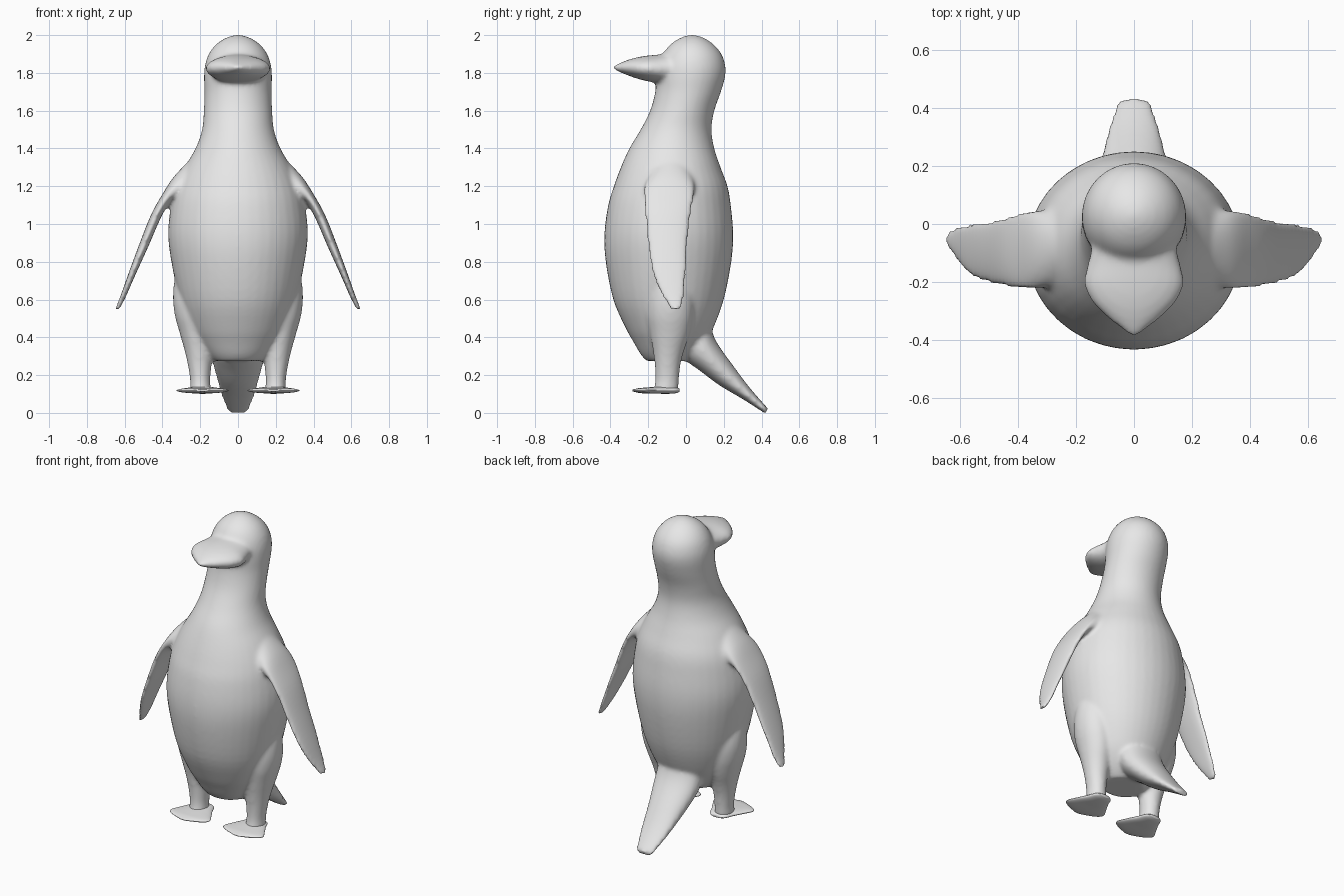
import bpy, bmesh, math
from mathutils import Vector

grey = bpy.data.materials.new("plain grey")
grey.diffuse_color = (0.8, 0.8, 0.8, 1)


def spline(rows, steps=4):
    """Catmull-Rom interpolation between rows of numbers."""
    out = []
    for i in range(len(rows) - 1):
        p0, p1 = rows[max(i - 1, 0)], rows[i]
        p2, p3 = rows[i + 1], rows[min(i + 2, len(rows) - 1)]
        for s in range(steps):
            t = s / steps
            out.append([0.5 * (2 * b + (c - a) * t + (2 * a - 5 * b + 4 * c - d) * t * t
                               + (3 * b - a - 3 * c + d) * t ** 3)
                        for a, b, c, d in zip(p0, p1, p2, p3)])
    out.append(list(rows[-1]))
    return out


def loft(name, rows, section, sides=40):
    """Skin ellipses; section(*row) gives two opposite points and the other half axis."""
    bm = bmesh.new()
    rings = []
    for row in spline(rows):
        a, b, u = (Vector(v) for v in section(*row))
        mid, half = (a + b) / 2, (a - b) / 2
        rings.append([bm.verts.new(mid + half * math.cos(k * math.tau / sides)
                                   + u * math.sin(k * math.tau / sides)) for k in range(sides)])
    for r, q in zip(rings, rings[1:]):
        for k in range(sides):
            n = (k + 1) % sides
            bm.faces.new((r[k], r[n], q[n], q[k]))
    bm.faces.new(rings[0])
    bm.faces.new(rings[-1])
    bmesh.ops.recalc_face_normals(bm, faces=bm.faces)
    for f in bm.faces:
        f.smooth = True
    mesh = bpy.data.meshes.new(name)
    bm.to_mesh(mesh)
    bm.free()
    mesh.materials.append(grey)
    ob = bpy.data.objects.new(name, mesh)
    bpy.context.collection.objects.link(ob)
    return ob


# Torso, neck and head: z, front y, back y, half width
body = loft("body", [
    (0.275, -0.21, 0.01, 0.13), (0.31, -0.24, 0.05, 0.165), (0.37, -0.275, 0.10, 0.21),
    (0.45, -0.32, 0.145, 0.255), (0.6, -0.385, 0.20, 0.31), (0.8, -0.425, 0.24, 0.353),
    (0.95, -0.432, 0.25, 0.37), (1.1, -0.412, 0.237, 0.355), (1.2, -0.382, 0.22, 0.33),
    (1.3, -0.345, 0.183, 0.283), (1.4, -0.30, 0.15, 0.225), (1.5, -0.24, 0.135, 0.19),
    (1.6, -0.19, 0.15, 0.181), (1.7, -0.163, 0.185, 0.178), (1.78, -0.157, 0.207, 0.18),
    (1.84, -0.148, 0.208, 0.175), (1.9, -0.122, 0.188, 0.155), (1.95, -0.083, 0.147, 0.117),
    (1.985, -0.03, 0.095, 0.065), (2.002, 0.022, 0.042, 0.01)],
    lambda z, f, b, w: ((0, f, z), (0, b, z), (w, 0, 0)))

# Beak: y, top z, bottom z, half width
beak = loft("beak", [
    (-0.02, 1.92, 1.74, 0.13), (-0.12, 1.90, 1.742, 0.155), (-0.2, 1.892, 1.755, 0.172),
    (-0.26, 1.882, 1.77, 0.15), (-0.31, 1.868, 1.788, 0.105), (-0.355, 1.85, 1.806, 0.052),
    (-0.385, 1.836, 1.82, 0.012)],
    lambda y, t, b, w: ((0, y, t), (0, y, b), (w, 0, 0)))

# Tail: upper y and z, lower y and z, half width
tail = loft("tail", [
    (0.09, 0.62, -0.08, 0.34, 0.13), (0.13, 0.46, 0.0, 0.275, 0.145),
    (0.165, 0.37, 0.075, 0.222, 0.14), (0.25, 0.25, 0.175, 0.147, 0.115),
    (0.34, 0.13, 0.30, 0.073, 0.09), (0.435, 0.022, 0.42, -0.004, 0.057)],
    lambda uy, uz, ly, lz, w: ((0, uy, uz), (0, ly, lz), (w, 0, 0)))

parts = [body, beak, tail]
for side, label in ((1, "left"), (-1, "right")):
    # Flipper: outer x and z, inner x and z, front y, back y
    parts.append(loft(label + "_flipper", [
        (0.26, 1.335, 0.22, 1.13, -0.20, 0.04), (0.34, 1.25, 0.31, 1.13, -0.222, 0.048),
        (0.40, 1.158, 0.362, 1.11, -0.225, 0.042), (0.46, 1.05, 0.412, 1.025, -0.217, 0.025),
        (0.52, 0.90, 0.475, 0.88, -0.203, 0.01), (0.58, 0.738, 0.547, 0.722, -0.178, 0.002),
        (0.622, 0.62, 0.597, 0.608, -0.125, -0.008), (0.65, 0.55, 0.632, 0.542, -0.08, -0.026)],
        lambda ox, oz, ix, iz, f, b: ((side * ox, (f + b) / 2, oz), (side * ix, (f + b) / 2, iz),
                                      (0, (b - f) / 2, 0))))
    # Leg: z, x, half width, front y, back y
    parts.append(loft(label + "_leg", [
        (0.11, 0.198, 0.057, -0.175, -0.04), (0.17, 0.2, 0.053, -0.163, -0.038),
        (0.25, 0.203, 0.062, -0.165, -0.03), (0.33, 0.208, 0.075, -0.175, -0.01),
        (0.42, 0.222, 0.086, -0.19, 0.02), (0.52, 0.235, 0.1, -0.205, 0.04),
        (0.62, 0.24, 0.104, -0.2, 0.04), (0.72, 0.235, 0.095, -0.17, 0.01),
        (0.8, 0.22, 0.05, -0.12, -0.04)],
        lambda z, x, w, f, b: ((side * x, f, z), (side * x, b, z), (w, 0, 0))))
    # Webbed foot: y, top z, bottom z, half width
    loft(label + "_foot", [
        (-0.034, 0.128, 0.112, 0.035), (-0.055, 0.138, 0.104, 0.058), (-0.1, 0.141, 0.101, 0.078),
        (-0.16, 0.138, 0.102, 0.112), (-0.215, 0.134, 0.103, 0.138), (-0.25, 0.131, 0.106, 0.105),
        (-0.282, 0.124, 0.114, 0.03)],
        lambda y, t, b, w: ((side * 0.188, y, t), (side * 0.188, y, b), (w, 0, 0)))

# Fuse everything but the feet into one soft skin
bpy.ops.object.select_all(action='DESELECT')
for ob in parts:
    ob.select_set(True)
bpy.context.view_layer.objects.active = body
bpy.ops.object.join()
skin = body.modifiers.new("skin", 'REMESH')
skin.mode = 'VOXEL'
skin.voxel_size = 0.012
skin.use_smooth_shade = True
soften = body.modifiers.new("soften", 'SMOOTH')
soften.factor = 0.5
soften.iterations = 8
